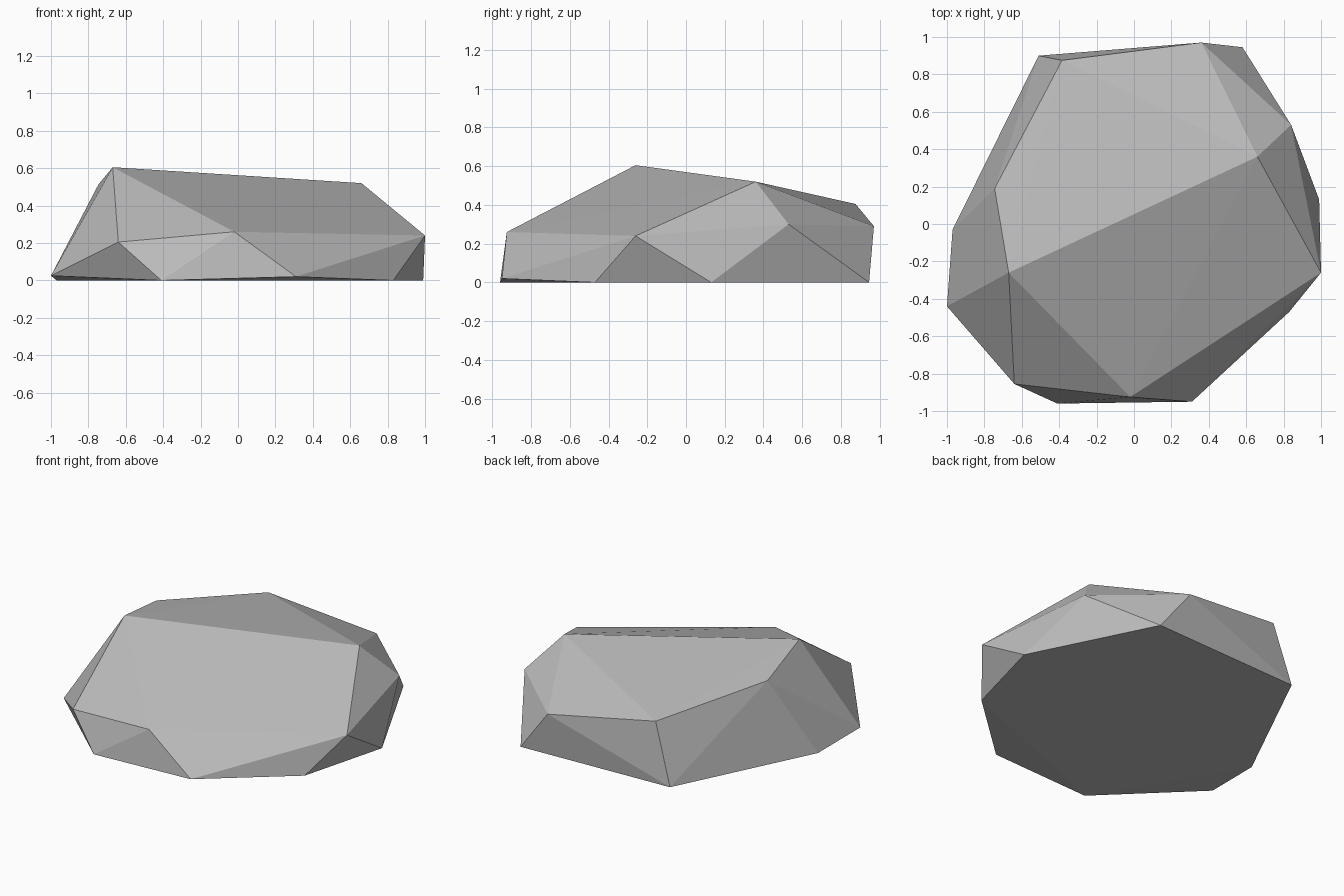
import bpy
import bmesh

cube = bpy.data.objects.get("Cube")
if cube:
    bpy.data.objects.remove(cube, do_unlink=True)

# Corner rings of the boulder, from the ground up
ground = [(-0.41, -0.96, 0), (0.83, -0.47, 0), (0.99, 0.13, 0),
          (0.58, 0.945, 0), (-0.51, 0.90, 0), (-0.97, -0.03, 0)]
low = [(0.31, -0.95, 0.02), (-1.0, -0.44, 0.025)]
middle = [(-0.64, -0.855, 0.205), (-0.02, -0.925, 0.26), (1.0, -0.26, 0.24),
          (0.84, 0.53, 0.30), (0.36, 0.97, 0.29)]
crown = [(-0.67, -0.26, 0.605), (0.66, 0.36, 0.52),
         (-0.745, 0.19, 0.515), (-0.385, 0.875, 0.405)]

# Wrap the corners in a convex faceted skin
bm = bmesh.new()
for corner in ground + low + middle + crown:
    bm.verts.new(corner)
bmesh.ops.convex_hull(bm, input=bm.verts[:])
bmesh.ops.recalc_face_normals(bm, faces=bm.faces[:])
mesh = bpy.data.meshes.new("boulder")
bm.to_mesh(mesh)
bm.free()

# Plain stone colour, flat shaded
stone = bpy.data.materials.new("stone_grey")
stone.use_nodes = True
grey = (0.5, 0.5, 0.5, 1.0)
stone.diffuse_color = grey
bsdf = next(n for n in stone.node_tree.nodes if n.type == "BSDF_PRINCIPLED")
bsdf.inputs["Base Color"].default_value = grey
bsdf.inputs["Roughness"].default_value = 0.9
mesh.materials.append(stone)

boulder = bpy.data.objects.new("boulder", mesh)
bpy.context.scene.collection.objects.link(boulder)
